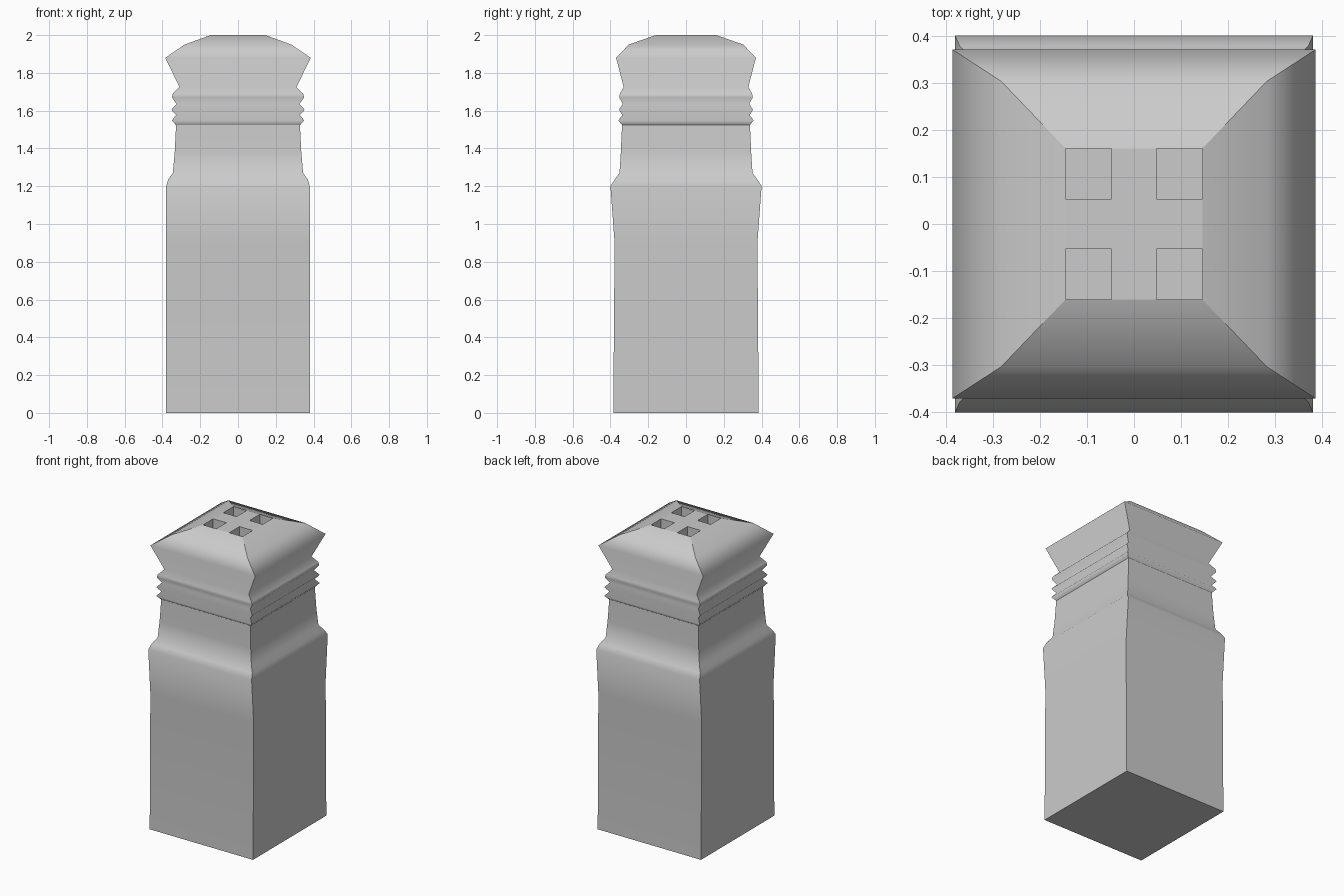
import bpy, bmesh

if "Cube" in bpy.data.objects:
    bpy.data.objects.remove(bpy.data.objects["Cube"])


def loft(bm, rings, close_bottom=False):
    """Skin rectangular rings (half x, half y, z); corners sharp, profile smooth."""
    loops = [[bm.verts.new((sx * x, sy * y, z))
              for sx, sy in ((-1, -1), (1, -1), (1, 1), (-1, 1))]
             for x, y, z in rings]
    for a, b in zip(loops, loops[1:]):
        for i in range(4):
            j = (i + 1) % 4
            bm.faces.new((a[i], a[j], b[j], b[i])).smooth = True
        for i in range(4):
            bm.edges.get((a[i], b[i])).smooth = False
    if close_bottom:
        bm.faces.new(loops[0][::-1])
        for i in range(4):
            bm.edges.get((loops[0][i], loops[0][(i + 1) % 4])).smooth = False


def finish(bm, name):
    mesh = bpy.data.meshes.new(name)
    bm.to_mesh(mesh)
    bm.free()
    obj = bpy.data.objects.new(name, mesh)
    bpy.context.collection.objects.link(obj)
    return obj


# Square jar body with shoulder and neck
bm = bmesh.new()
loft(bm, [(.38, .385, 0), (.38, .378, .9), (.38, .40, 1.2), (.37, .378, 1.235),
          (.345, .352, 1.27), (.335, .345, 1.38), (.327, .338, 1.54)], True)
finish(bm, "jar_body")

# Threaded collar and flared cap
bm = bmesh.new()
loft(bm, [(.325, .335, 1.52), (.35, .358, 1.548), (.328, .337, 1.577),
          (.353, .355, 1.605), (.325, .335, 1.635), (.35, .353, 1.67),
          (.345, .35, 1.69), (.31, .33, 1.725), (.385, .37, 1.88),
          (.282, .303, 1.95), (.145, .16, 2.0)])

# Flat top with four tapered shaker holes at its corners
xs, ys = (-.145, -.048, .048, .145), (-.16, -.053, .053, .16)
grid = [[bm.verts.new((x, y, 2.0)) for x in xs] for y in ys]
holes = []
for j in range(3):
    for i in range(3):
        f = bm.faces.new((grid[j][i], grid[j][i + 1],
                          grid[j + 1][i + 1], grid[j + 1][i]))
        if i != 1 and j != 1:
            holes.append(f)
for f in holes:
    top = list(f.verts)
    low = [bm.verts.new((v.co.x, v.co.y, 1.94)) for v in top]
    bm.faces.remove(f)
    bm.faces.new(low)
    for i in range(4):
        j = (i + 1) % 4
        bm.faces.new((top[i], top[j], low[j], low[i]))
finish(bm, "shaker_cap")
